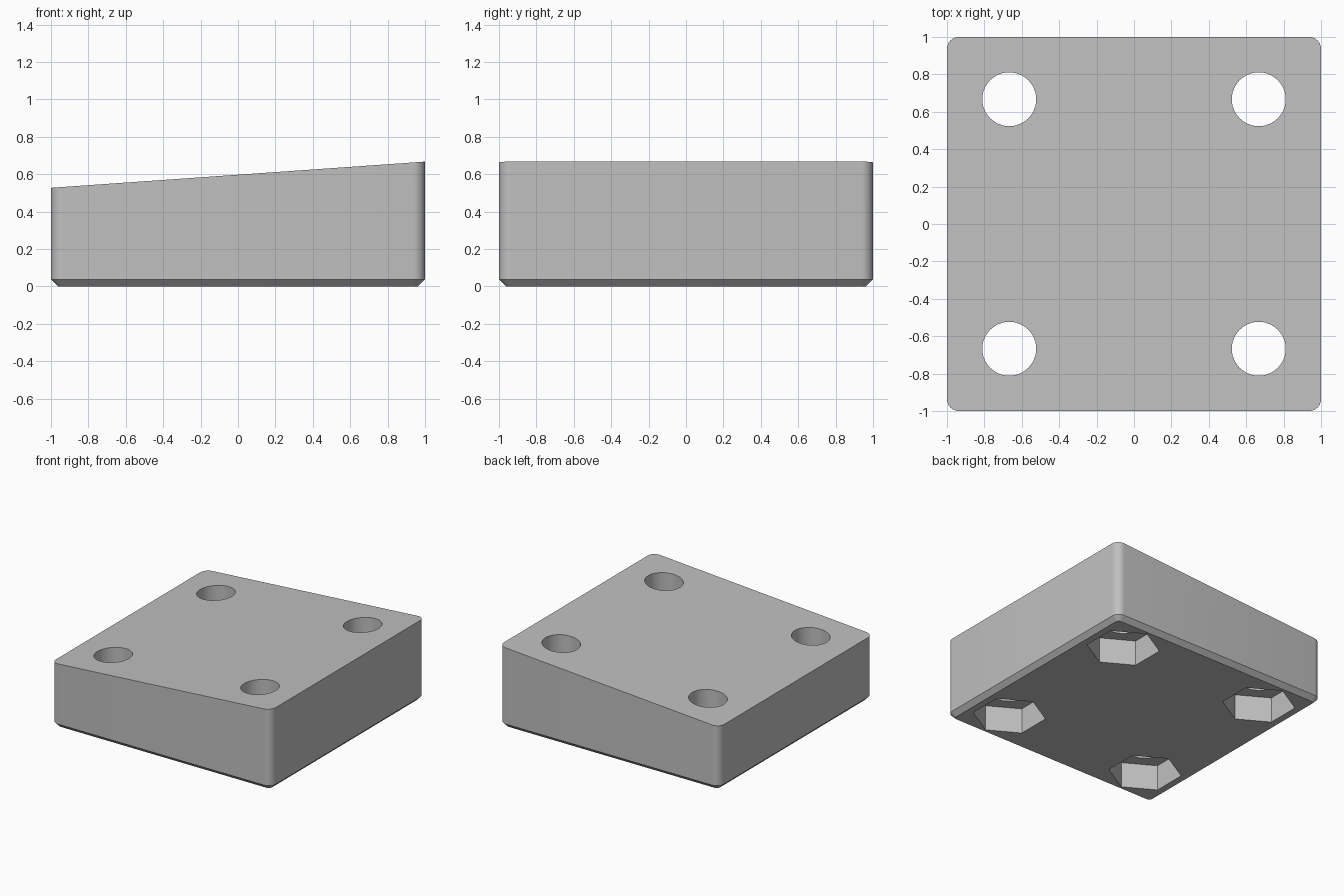
import bpy, bmesh, math
from mathutils import Vector

if "Cube" in bpy.data.objects:
    bpy.data.objects.remove(bpy.data.objects["Cube"])

grey = bpy.data.materials.new("light grey")
grey.diffuse_color = (0.53, 0.53, 0.53, 1)
grey.use_nodes = True
grey.node_tree.nodes["Principled BSDF"].inputs["Base Color"].default_value = grey.diffuse_color

HALF, RADIUS, CHAMFER = 1.0, 0.064, 0.037
HOLE_POS, HOLE_R = 0.667, 0.144
NUT_R, NUT_DEPTH = 0.276, 0.21


def outline(inset, steps=8):
    """Rounded square, counter-clockwise."""
    pts, r, c = [], RADIUS - inset, HALF - RADIUS
    for quad, (sx, sy) in enumerate([(1, 1), (-1, 1), (-1, -1), (1, -1)]):
        for i in range(steps + 1):
            a = math.pi / 2 * (quad + i / steps)
            pts.append((sx * c + r * math.cos(a), sy * c + r * math.sin(a)))
    return pts


def loft(name, rings):
    """Closed solid through stacked rings of equal point count."""
    bm = bmesh.new()
    loops = [[bm.verts.new(Vector(p)) for p in ring] for ring in rings]
    n = len(loops[0])
    bm.faces.new(loops[0][::-1])
    bm.faces.new(loops[-1])
    for lo, hi in zip(loops, loops[1:]):
        for i in range(n):
            j = (i + 1) % n
            bm.faces.new((lo[i], lo[j], hi[j], hi[i]))
    mesh = bpy.data.meshes.new(name)
    bm.to_mesh(mesh)
    bm.free()
    obj = bpy.data.objects.new(name, mesh)
    bpy.context.collection.objects.link(obj)
    mesh.materials.append(grey)
    return obj


def prism(name, x, y, r, sides, z0, z1):
    """Upright prism with one corner on the +y side."""
    angles = [math.pi / 2 + math.tau * i / sides for i in range(sides)]
    return loft(name, [[(x + r * math.cos(a), y + r * math.sin(a), z) for a in angles]
                       for z in (z0, z1)])


# Wedge block: chamfered base, rounded corners, top sloping up towards +x
block = loft("wedge_block", [
    [(x, y, 0) for x, y in outline(CHAMFER)],
    [(x, y, CHAMFER) for x, y in outline(0)],
    [(x, y, 0.597 + 0.07 * x) for x, y in outline(0)],
])

# Four through holes with hexagonal nut pockets underneath
cutters = []
for sx in (-1, 1):
    for sy in (-1, 1):
        x, y = sx * HOLE_POS, sy * HOLE_POS
        cutters.append(prism("nut_pocket_cutter", x, y, NUT_R, 6, -0.1, NUT_DEPTH))
        cutters.append(prism("hole_cutter", x, y, HOLE_R, 48, -0.2, 1.0))

bpy.context.view_layer.objects.active = block
block.select_set(True)
for cutter in cutters:
    cutter.hide_render = True
    mod = block.modifiers.new("cut", 'BOOLEAN')
    mod.operation = 'DIFFERENCE'
    mod.solver = 'EXACT'
    mod.object = cutter
    bpy.ops.object.modifier_apply(modifier=mod.name)
for cutter in cutters:
    bpy.data.objects.remove(cutter, do_unlink=True)

bpy.ops.object.shade_smooth_by_angle(angle=math.radians(30))
